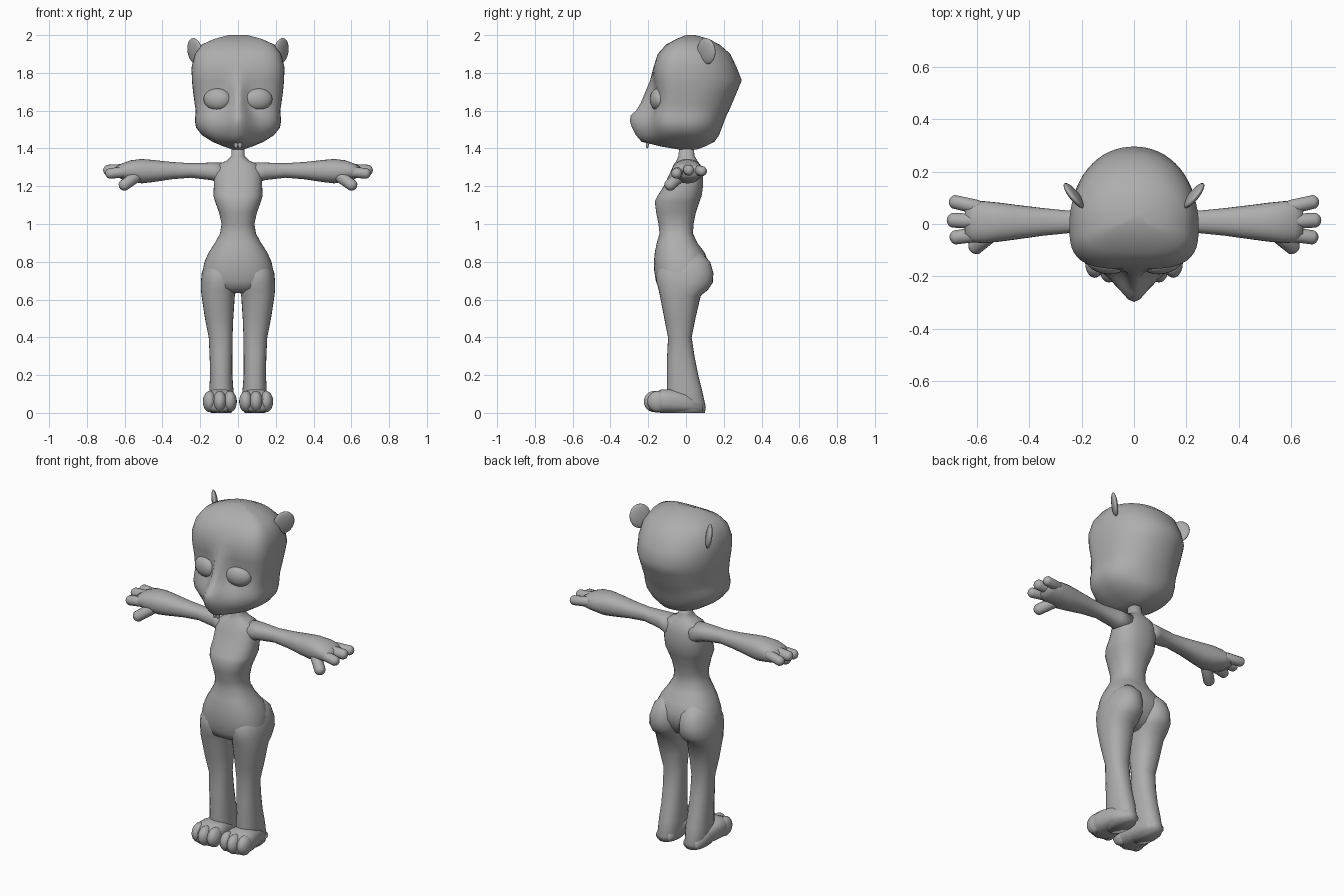
import bpy, bmesh, math
from mathutils import Vector, Matrix

grey = bpy.data.materials.new("plain grey")
grey.diffuse_color = (0.42, 0.42, 0.42, 1)


def finish(name, bm, mirror):
    """Turn a bmesh into a smooth grey object, mirrored across x if wanted."""
    bmesh.ops.recalc_face_normals(bm, faces=bm.faces)
    me = bpy.data.meshes.new(name)
    bm.to_mesh(me)
    bm.free()
    me.materials.append(grey)
    for p in me.polygons:
        p.use_smooth = True
    ob = bpy.data.objects.new(name, me)
    bpy.context.collection.objects.link(ob)
    if mirror:
        ob.modifiers.new("mirror", 'MIRROR').use_axis[0] = True
        ob.modifiers["mirror"].use_mirror_merge = False
    return ob


def loft(name, rings, axis="z", n=2.3, n_lo=None, mid=None, seg=24, mirror=False):
    """Rings are (position, centre, half width, low, high[, bump, bump width])."""
    bm = bmesh.new()
    loops = []
    for s, c, w, lo, hi, *bump in rings:
        m = (lo + hi) / 2 if mid is None else mid
        loop = []
        for i in range(seg):
            t = 2 * math.pi * i / seg
            ct, st = math.cos(t), math.sin(t)
            e = (n_lo or n) if st < 0 else n
            r = (abs(ct) ** e + abs(st) ** e) ** (-1 / e)
            a = w * r * ct
            b = m + (hi - m if st > 0 else m - lo) * r * st
            if bump and st < 0:
                b -= bump[0] * math.exp(-(a / bump[1]) ** 2) * min(1, -r * st) ** 2
            a += c
            loop.append(bm.verts.new({"z": (a, b, s), "x": (s, a, b), "y": (a, s, b)}[axis]))
        loops.append(loop)
    for p, q in zip(loops, loops[1:]):
        for i in range(seg):
            j = (i + 1) % seg
            bm.faces.new((p[i], p[j], q[j], q[i]))
    bm.faces.new(loops[0])
    bm.faces.new(loops[-1])
    return finish(name, bm, mirror)


def ball(name, centre, radii, turn=(0, 0), mirror=True):
    """Ellipsoid, turned about z and then leaned about y (degrees)."""
    bm = bmesh.new()
    bmesh.ops.create_uvsphere(bm, u_segments=20, v_segments=12, radius=1)
    mat = (Matrix.Translation(centre) @ Matrix.Rotation(math.radians(turn[1]), 4, 'Y')
           @ Matrix.Rotation(math.radians(turn[0]), 4, 'Z') @ Matrix.Diagonal((*radii, 1)))
    bmesh.ops.transform(bm, matrix=mat, verts=bm.verts)
    return finish(name, bm, mirror)


def capsule(name, p, q, r):
    """Round-ended finger from p to q."""
    bm = bmesh.new()
    bmesh.ops.create_uvsphere(bm, u_segments=14, v_segments=10, radius=r)
    d = Vector(q) - Vector(p)
    for v in bm.verts:
        if v.co.z > 0.001:
            v.co.z += d.length
    mat = Matrix.Translation(p) @ d.to_track_quat('Z', 'Y').to_matrix().to_4x4()
    bmesh.ops.transform(bm, matrix=mat, verts=bm.verts)
    return finish(name, bm, True)


# Head: boxy face, round back, muzzle pushed out of the front
loft("head", [
    (1.395, 0, .03, -.04, .06),
    (1.41, 0, .075, -.10, .10, .03, .07),
    (1.435, 0, .135, -.15, .15, .085, .08),
    (1.47, 0, .19, -.165, .175, .10, .09),
    (1.51, 0, .222, -.178, .19, .108, .09),
    (1.545, 0, .228, -.183, .203, .114, .075),
    (1.575, 0, .226, -.18, .215, .113, .06),
    (1.60, 0, .224, -.172, .228, .092, .055),
    (1.64, 0, .230, -.16, .245, .08, .045),
    (1.70, 0, .238, -.158, .27, .057, .04),
    (1.76, 0, .244, -.17, .295, .02, .05),
    (1.83, 0, .246, -.172, .268),
    (1.90, 0, .228, -.15, .235),
    (1.95, 0, .192, -.105, .178),
    (1.98, 0, .125, -.05, .12),
    (2.0, 0, .05, 0, .05)], n=2.1, n_lo=3.4, mid=0, seg=64)
ball("eyes", (.11, -.15, 1.66), (.074, .04, .058), (12, 0))
ball("ears", (.228, .108, 1.915), (.06, .017, .07), (52, 10))
ball("teeth", (.011, -.205, 1.42), (.011, .008, .02))

# Neck, chest, waist and hips
loft("torso", [
    (1.42, 0, .034, -.035, .04),
    (1.36, 0, .035, -.04, .045),
    (1.335, 0, .06, -.05, .06),
    (1.315, 0, .108, -.065, .075),
    (1.27, 0, .128, -.085, .09),
    (1.20, 0, .128, -.118, .09),
    (1.15, 0, .13, -.15, .083),
    (1.12, 0, .122, -.165, .072),
    (1.06, 0, .10, -.158, .052),
    (1.0, 0, .087, -.146, .04),
    (.95, 0, .095, -.14, .037),
    (.90, 0, .122, -.155, .06),
    (.85, 0, .155, -.165, .098),
    (.80, 0, .177, -.17, .118),
    (.75, 0, .188, -.168, .12),
    (.70, 0, .188, -.16, .10),
    (.66, 0, .15, -.145, .07),
    (.635, 0, .06, -.10, .02)], n=2.4, seg=32)

# Legs, starting as the rounded seat
loft("legs", [
    (.85, .08, .05, -.08, .08),
    (.80, .09, .083, -.13, .128),
    (.74, .097, .095, -.155, .145),
    (.69, .099, .098, -.155, .142),
    (.65, .102, .094, -.145, .115),
    (.62, .105, .088, -.138, .078),
    (.50, .10, .075, -.115, .05),
    (.40, .092, .063, -.095, .03),
    (.30, .09, .06, -.10, .045),
    (.20, .089, .059, -.10, .065),
    (.12, .088, .064, -.10, .085),
    (.03, .09, .06, -.10, .105),
    (.0, .09, .055, -.09, .10)], mirror=True)

# Feet with three toes each
loft("feet", [
    (.09, .09, .045, 0, .05),
    (0, .094, .068, 0, .11),
    (-.08, .096, .082, 0, .125),
    (-.13, .096, .086, 0, .125),
    (-.17, .096, .078, .004, .105),
    (-.195, .096, .055, .015, .08)], axis="y", n=2.8, mirror=True)
for i, (x, y) in enumerate([(.042, -.158), (.096, -.168), (.15, -.15)]):
    ball(f"toes_{i + 1}", (x, y, .06), (.036, .055, .056))

# Arms flaring into flat palms
loft("arms", [
    (.07, .01, .07, 1.20, 1.325),
    (.14, .01, .055, 1.232, 1.325),
    (.25, .008, .043, 1.245, 1.322),
    (.35, .008, .053, 1.237, 1.328),
    (.45, .007, .066, 1.222, 1.339),
    (.51, .007, .074, 1.215, 1.344),
    (.57, .007, .08, 1.225, 1.337),
    (.615, .01, .08, 1.237, 1.32),
    (.645, .01, .06, 1.252, 1.305)], axis="x", mirror=True)

# Three fingers and a thumb on each hand
for name, p, q, r in [
        ("back_fingers", (.60, .065, 1.285), (.678, .083, 1.28), .028),
        ("middle_fingers", (.60, .01, 1.288), (.684, .014, 1.285), .03),
        ("front_fingers", (.60, -.04, 1.275), (.674, -.05, 1.268), .029),
        ("thumbs", (.535, -.03, 1.255), (.60, -.083, 1.208), .032)]:
    capsule(name, p, q, r)
